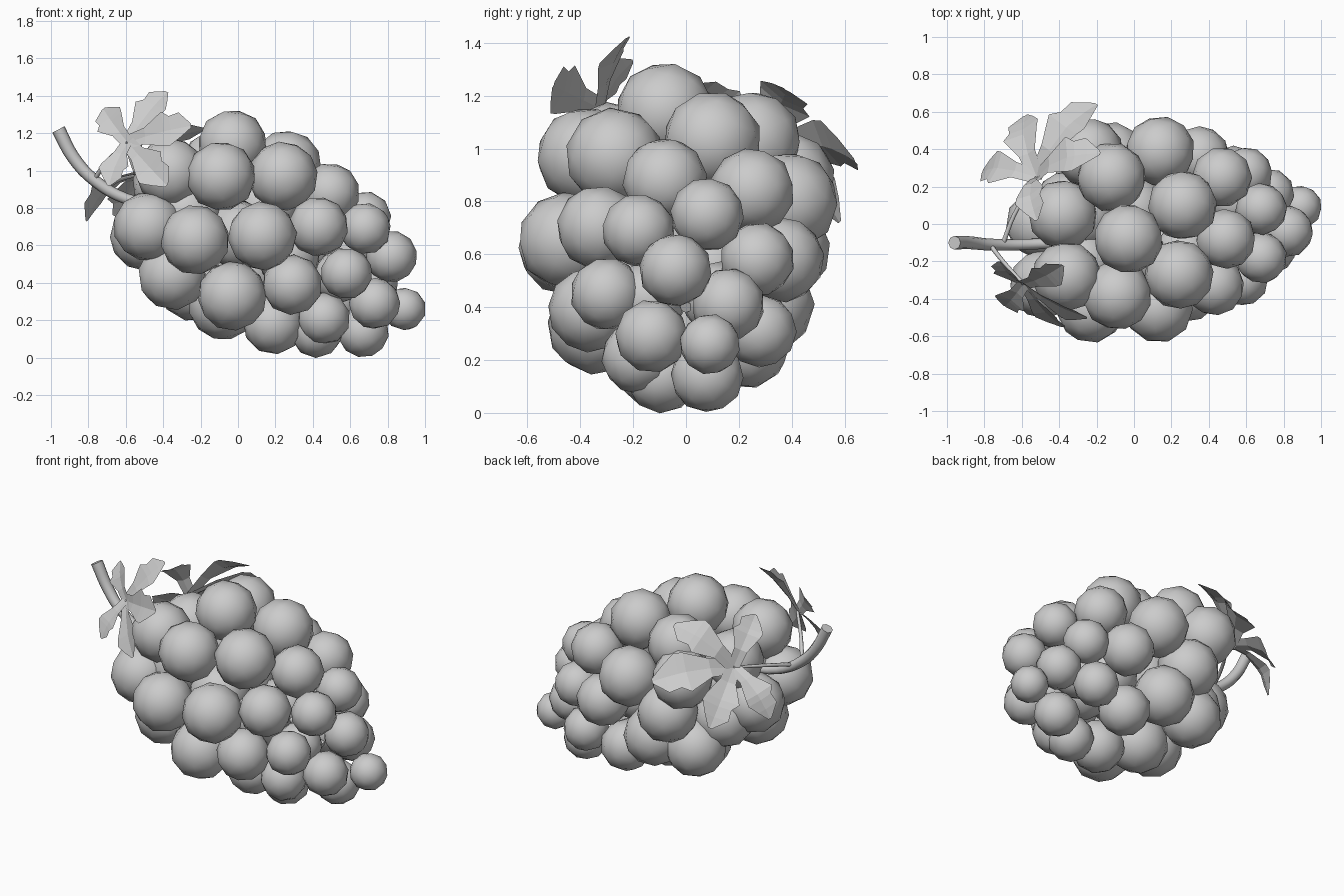
import bpy, bmesh, math, random
from mathutils import Vector, Euler

random.seed(4)
if "Cube" in bpy.data.objects:
    bpy.data.objects.remove(bpy.data.objects["Cube"], do_unlink=True)

grey = bpy.data.materials.new("plain grey")
grey.use_nodes = True
colour = (0.6, 0.6, 0.6, 1)
grey.diffuse_color = colour
grey.node_tree.nodes["Principled BSDF"].inputs["Base Color"].default_value = colour


def link(name, data):
    obj = bpy.data.objects.new(name, data)
    bpy.context.collection.objects.link(obj)
    data.materials.append(grey)
    return obj


def tube(name, paths, radius, taper, sides=1):
    """Round stalks along one or more paths, narrowing to the taper factor."""
    curve = bpy.data.curves.new(name, "CURVE")
    curve.dimensions = "3D"
    curve.bevel_depth = radius
    curve.bevel_resolution = sides
    curve.resolution_u = 4
    curve.use_fill_caps = True
    for path in paths:
        spline = curve.splines.new("BEZIER")
        spline.bezier_points.add(len(path) - 1)
        for i, (point, co) in enumerate(zip(spline.bezier_points, path)):
            point.co = co
            point.handle_left_type = point.handle_right_type = "AUTO"
            point.radius = 1 + (taper - 1) * i / (len(path) - 1)
    return link(name, curve)


def grape_radius(centre):
    """Grapes shrink along the bunch, and the one at the tip is smallest."""
    along = .9 * centre.x - .35 * centre.z
    radius = min(.187, max(.139, .175 - .1 * along))
    return radius * (.83 if centre.x > .85 else 1)


def grape_cluster(name, centres):
    mesh = bpy.data.meshes.new(name)
    bm = bmesh.new()
    for centre in centres:
        turn = Euler([random.uniform(-.5, .5) for _ in range(3)]).to_matrix().to_4x4()
        turn.translation = centre
        bmesh.ops.create_icosphere(bm, subdivisions=2,
                                   radius=grape_radius(centre), matrix=turn)
    for face in bm.faces:
        face.smooth = True
    bm.to_mesh(mesh)
    bm.free()
    return link(name, mesh)


# Grape centres in hundredths, from the stalk end to the tip
upper_grapes = [
    (-3, -8, 114), (-9, -38, 97), (24, -27, 97), (26, 10, 103), (49, -8, 88),
    (-36, -28, 99), (-38, 5, 92), (-12, 25, 103), (14, 39, 80), (47, 25, 84),
    (-24, 38, 88), (68, 8, 75),
]
middle_grapes = [
    (43, -33, 70), (68, -18, 69), (13, -45, 65), (-23, -45, 63),
    (-48, -32, 70), (-50, 0, 65), (-35, -25, 44), (58, -30, 45),
    (82, -4, 54), (60, 27, 58), (35, 36, 58), (-12, 36, 62), (-35, 10, 55),
]
lower_grapes = [
    (-3, -34, 33), (29, -36, 39), (46, -18, 21), (73, -13, 29), (89, 9, 26),
    (67, 8, 14), (42, -9, 14), (19, -11, 18), (72, 16, 41), (53, 28, 31),
    (2, 30, 41), (27, 23, 25), (-8, -6, 28), (-24, 24, 38),
]
for group, grapes in (("upper_grapes", upper_grapes),
                      ("middle_grapes", middle_grapes),
                      ("lower_grapes", lower_grapes)):
    grape_cluster(group, [Vector(g) / 100 for g in grapes])

# The main stalk curves down into the middle of the bunch
stalk = [Vector(p) for p in (
    (-.96, -.1, 1.22), (-.88, -.1, 1.07), (-.77, -.11, .95),
    (-.6, -.11, .85), (-.35, -.09, .8), (0, 0, .68), (.62, 0, .4))]
tube("main_stalk", [stalk], .037, .6, 2)

# Inner grapes sit in pairs on both sides of the stalk
grape_cluster("inner_grapes", [
    stalk[-3].lerp(stalk[-1], t) + Vector((0, side * .13, 0))
    for t in (.08, .36, .64, .92) for side in (-1, 1)])

# Lobe outline, as shares of its width: distance, left and right half width
outline = [(0, .1, .1), (.3, .12, .12), (.6, .27, .23),
           (.7, .19, .25), (.85, .21, .15), (1, .03, .03)]


def leaf(name, centre, normal, tips, arch):
    """A five-lobed leaf, each lobe folded along its rib and arched."""
    centre, normal = Vector(centre), Vector(normal).normalized()
    bm = bmesh.new()
    for tip in tips:
        reach = Vector(tip) - centre
        width = max(.34, reach.length)
        side = reach.cross(normal).normalized() * width
        up = side.cross(reach).normalized()
        rows = []
        for u, left, right in outline:
            rib = centre + reach * u + up * arch * math.sin(math.pi * u)
            lift = up * width * .2
            rows.append([bm.verts.new(p) for p in (
                rib - side * left + lift * left, rib,
                rib + side * right + lift * right)])
        for a, b in zip(rows, rows[1:]):
            for i in range(2):
                bm.faces.new((a[i], a[i + 1], b[i + 1], b[i]))
    mesh = bpy.data.meshes.new(name)
    bm.to_mesh(mesh)
    bm.free()
    return link(name, mesh)


back_centre, front_centre = Vector((-.52, .25, .98)), Vector((-.59, -.32, 1.15))
leaf("back_leaf", back_centre, (-.53, .47, .71),
     [(-.2, .64, .95), (-.18, .38, 1.22), (-.52, .02, 1.24),
      (-.81, .28, .73), (-.58, .58, .72)], .07)
leaf("front_leaf", front_centre, (-.45, -.8, .3),
     [(-.38, -.22, 1.42), (-.72, -.2, 1.33), (-.25, -.5, 1.24),
      (-.38, -.55, .92), (-.69, -.44, .92)], .02)

# Leaf stalks branch from the main stalk
tube("leaf_stalks", [
    (stalk[3].lerp(stalk[2], .6), (-.64, .05, .95), back_centre),
    (stalk[2], (-.7, -.2, 1.05), front_centre)], .013, .7)
